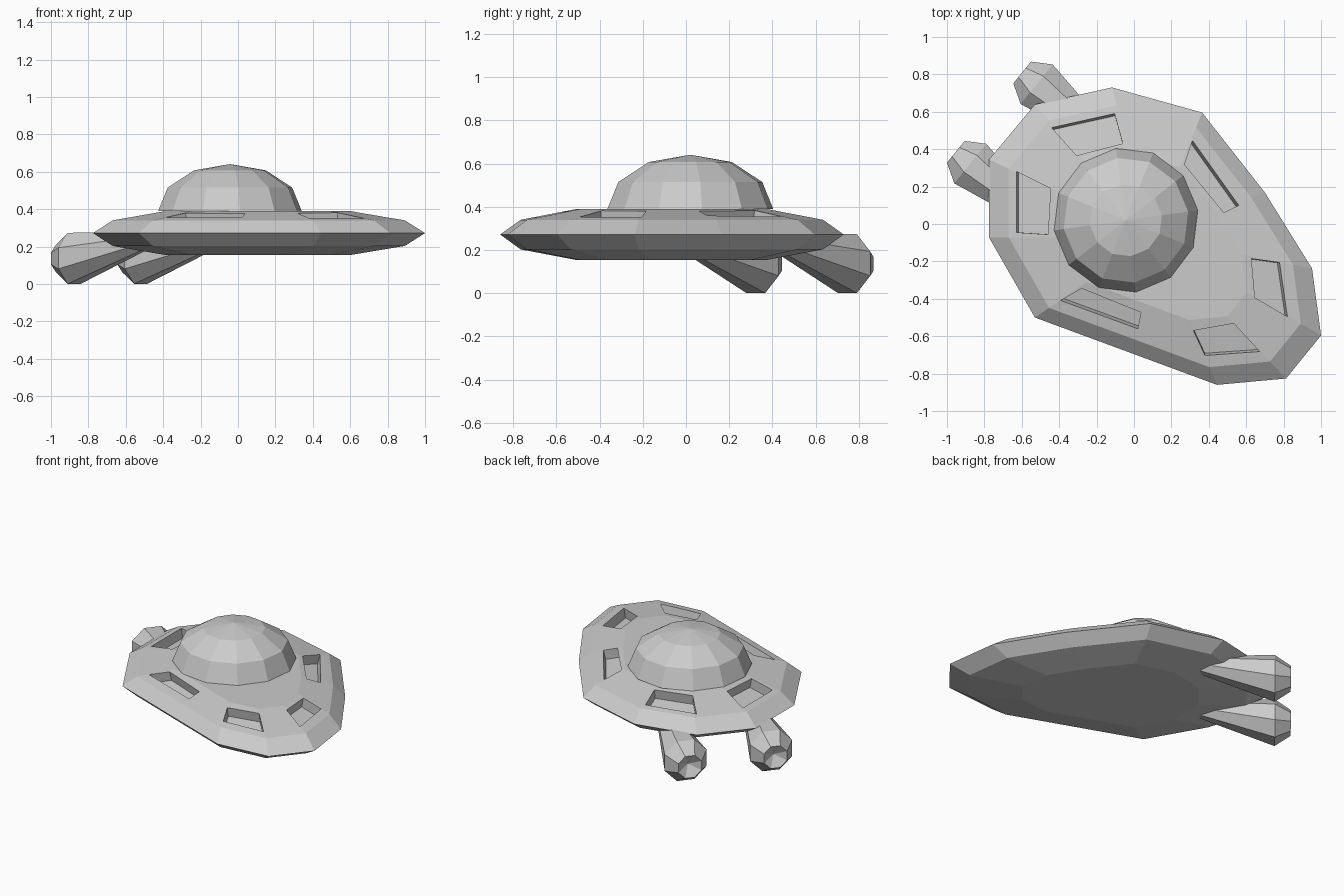
import bpy, bmesh
from math import sin, cos, pi, radians
from mathutils import Vector
from mathutils.bvhtree import BVHTree

if "Cube" in bpy.data.objects:
    bpy.data.objects.remove(bpy.data.objects["Cube"])


def make_object(name, bm):
    bmesh.ops.recalc_face_normals(bm, faces=bm.faces)
    mesh = bpy.data.meshes.new(name)
    bm.to_mesh(mesh)
    obj = bpy.data.objects.new(name, mesh)
    bpy.context.collection.objects.link(obj)
    return obj


def loft(rings, tip_start=None, tip_end=None):
    """Skin a list of rings; each end closes flat or to a given point."""
    bm = bmesh.new()
    loops = [[bm.verts.new(p) for p in ring] for ring in rings]
    n = len(loops[0])
    for a, b in zip(loops, loops[1:]):
        for i in range(n):
            j = (i + 1) % n
            bm.faces.new((a[i], a[j], b[j], b[i]))
    for loop, tip in ((loops[0], tip_start), (loops[-1], tip_end)):
        if tip is None:
            bm.faces.new(loop)
        else:
            t = bm.verts.new(tip)
            for i in range(n):
                bm.faces.new((loop[i], loop[(i + 1) % n], t))
    bmesh.ops.recalc_face_normals(bm, faces=bm.faces)
    return bm


# Hull: one outline scaled into stacked rings
outline = [(-.118, .73), (.364, .596), (.70, .168), (.952, -.238), (1.0, -.596),
           (.813, -.826), (.444, -.86), (-.53, -.50), (-.775, -.072),
           (-.775, .345), (-.53, .639)]
pivot = (.10, -.07)
levels = [(.155, .56), (.203, .88), (.272, 1), (.34, .88), (.389, .56)]
rings = [[(pivot[0] + (x - pivot[0]) * s, pivot[1] + (y - pivot[1]) * s, z)
          for x, y in outline] for z, s in levels]
hull_bm = loft(rings)
surface = BVHTree.FromBMesh(hull_bm)
hull = make_object("hull", hull_bm)

# Recessed panels around the deck, cut along the local surface normal
panels = [
    [(-.44, .515), (-.104, .59), (-.06, .43), (-.307, .366)],
    [(.313, .446), (.56, .10), (.48, .061), (.27, .318)],
    [(.628, -.185), (.778, -.206), (.82, -.495), (.646, -.393)],
    [(.318, -.57), (.533, -.532), (.672, -.682), (.38, -.703)],
    [(-.28, -.345), (.037, -.473), (.02, -.56), (-.392, -.409)],
    [(-.628, .28), (-.446, .19), (-.46, -.056), (-.628, -.045)],
]
down = Vector((0, 0, -1))
cutters = bmesh.new()
for quad in panels:
    cx, cy = sum(p[0] for p in quad) / 4, sum(p[1] for p in quad) / 4
    normal = surface.ray_cast(Vector((cx, cy, 1)), down)[1]
    if normal.z < 0:
        normal = -normal
    hits = [surface.ray_cast(Vector((x, y, 1)), down)[0] for x, y in quad]
    low = [cutters.verts.new(h - normal * .065) for h in hits]
    high = [cutters.verts.new(h + normal * .04) for h in hits]
    cutters.faces.new(low)
    cutters.faces.new(high)
    for i in range(4):
        j = (i + 1) % 4
        cutters.faces.new((low[i], low[j], high[j], high[i]))
cutter = make_object("panel_cutter", cutters)
cutter.hide_render = True
cut = hull.modifiers.new("panels", 'BOOLEAN')
cut.operation = 'DIFFERENCE'
cut.solver = 'EXACT'
cut.object = cutter
bpy.context.view_layer.objects.active = hull
bpy.ops.object.modifier_apply(modifier=cut.name)
bpy.data.objects.remove(cutter)

# Twelve-sided cockpit dome
dome_c = Vector((-.043, .02, .389))
dome_rings = []
for lat in (0, 30, 60):
    r, h = .388 * cos(radians(lat)), .252 * sin(radians(lat))
    dome_rings.append([dome_c + Vector((r * cos(a), r * sin(a), h))
                       for a in (radians(8 + 30 * k) for k in range(12))])
make_object("dome", loft(dome_rings, tip_end=dome_c + Vector((0, 0, .252))))

# Two octagonal engines tapering up into the underside
heading = radians(-39)
forward = Vector((cos(heading), sin(heading), 0))
side = Vector((-sin(heading), cos(heading), 0))
up = Vector((0, 0, 1))
# distance along the axis, height of centre, apothem
stations = [(0, .136, .075), (.10, .137, .136), (.70, .255, .03)]
for name, x, y in (("engine_left", -.598, .81), ("engine_right", -.953, .386)):
    start = Vector((x, y, 0))
    eng = []
    for d, z, r in stations:
        R = r / cos(pi / 8)
        eng.append([start + forward * d + up * (z + R * sin(a)) + side * (R * cos(a))
                    for a in (pi / 8 + k * pi / 4 for k in range(8))])
    nozzle = start + forward * .05 + up * .136
    make_object(name, loft(eng, tip_start=nozzle))
